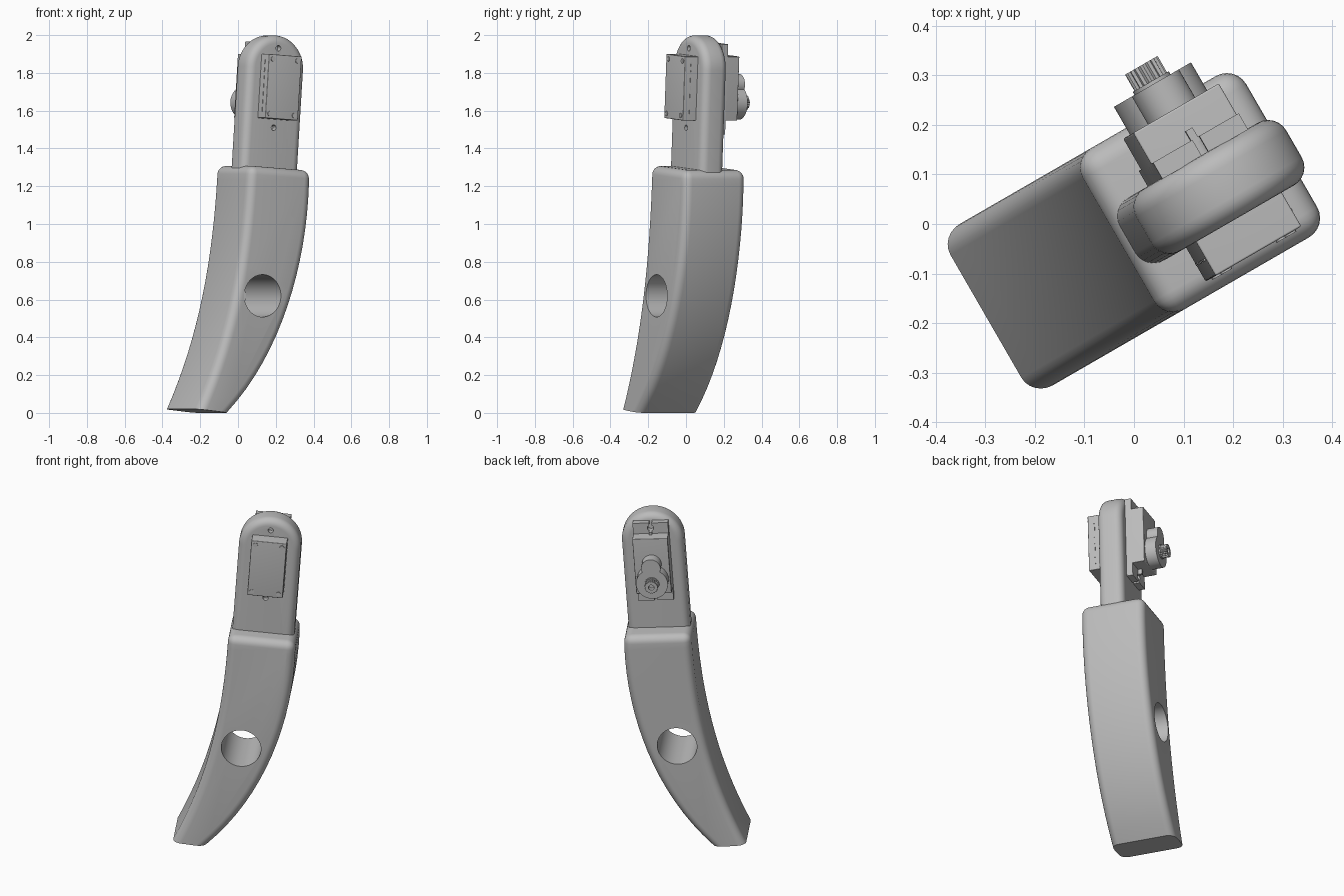
import bpy, bmesh
from math import sin, cos, pi, radians
from mathutils import Matrix, Vector
from mathutils.geometry import interpolate_bezier

cube = bpy.data.objects.get("Cube")
if cube:
    bpy.data.objects.remove(cube, do_unlink=True)

grey = bpy.data.materials.new("plain grey")
grey.use_nodes = True
grey.diffuse_color = (0.5, 0.5, 0.5, 1)
grey.node_tree.nodes["Principled BSDF"].inputs["Base Color"].default_value = (0.5, 0.5, 0.5, 1)

# The whole leg is turned about z; the upper part also leans sideways a little
LEG = Matrix.Rotation(radians(30), 4, "Z")
ARM = LEG @ Matrix.Translation((0.149, 0, 1.3)) @ Matrix.Rotation(radians(4), 4, "Y")


def prism(name, points, front, back, frame=ARM, radius=0, keep_sharp=None):
    """Extrude an outline (across, up) from front to back, optionally rounding its edges."""
    bm = bmesh.new()
    verts = [bm.verts.new((x, front, z)) for x, z in points]
    face = bm.faces.new(verts)
    out = bmesh.ops.extrude_face_region(bm, geom=[face])
    moved = [g for g in out["geom"] if isinstance(g, bmesh.types.BMVert)]
    bmesh.ops.translate(bm, verts=moved, vec=(0, back - front, 0))
    bmesh.ops.recalc_face_normals(bm, faces=bm.faces)
    if radius:
        edges = [e for e in bm.edges if e.calc_face_angle() > 0.7
                 and not (keep_sharp and all(keep_sharp(v.co) for v in e.verts))]
        bmesh.ops.bevel(bm, geom=edges, offset=radius, segments=6, profile=0.5,
                        affect="EDGES", clamp_overlap=True)
    mesh = bpy.data.meshes.new(name)
    bm.to_mesh(mesh)
    bm.free()
    mesh.materials.append(grey)
    obj = bpy.data.objects.new(name, mesh)
    bpy.context.collection.objects.link(obj)
    obj.matrix_world = frame
    return obj


def arc(x, z, r, start=0, end=360, n=32):
    return [(x + r * cos(radians(start + (end - start) * i / n)),
             z + r * sin(radians(start + (end - start) * i / n))) for i in range(n + 1)]


def disc(x, z, r, n=32):
    return arc(x, z, r, n=n)[:-1]


def rect(x0, x1, z0, z1):
    return [(x0, z0), (x1, z0), (x1, z1), (x0, z1)]


def curve(*pts):
    return [p[:2] for p in interpolate_bezier(*[Vector((x, z, 0)) for x, z in pts], 18)]


def cut(obj, cutter):
    bpy.context.view_layer.update()
    mod = obj.modifiers.new("hole", "BOOLEAN")
    mod.operation, mod.solver, mod.object = "DIFFERENCE", "EXACT", cutter
    bpy.context.view_layer.objects.active = obj
    bpy.ops.object.modifier_apply(modifier=mod.name)
    bpy.data.objects.remove(cutter, do_unlink=True)


# Curved lower leg, with rounded edges everywhere but the foot
outer = curve((-0.165, 0), (0.19, 0.33), (0.34, 0.85), (0.338, 1.283))
inner = curve((-0.04, 1.31), (-0.065, 0.88), (-0.135, 0.45), (-0.352, 0.02))
lower_leg = prism("lower_leg", outer + inner, -0.2, 0.176, LEG, 0.045,
                  lambda co: co.z < 0.03)
cut(lower_leg, prism("leg_hole_cutter", disc(0.035, 0.62, 0.112, 48), -0.5, 0.5, LEG))

# Upright arm with a round end
arm = prism("upper_arm", [(-0.175, -0.12), (0.175, -0.12)] + arc(0, 0.525, 0.175, 0, 180),
            -0.094, 0.052, ARM, 0.042, lambda co: co.z < -0.1)
for w in (0.21, 0.632):
    cut(arm, prism("arm_screw_cutter", disc(0, w, 0.015, 16), -0.2, -0.06))

# Servo case passing through the arm
prism("servo_case", rect(-0.1, 0.1, 0.255, 0.595), -0.173, 0.16, radius=0.004)
for x in (-0.075, 0.075):
    for w in (0.28, 0.57):
        prism("case_screw", disc(x, w, 0.013, 16), -0.177, -0.17)
for side in (-0.1, 0.1):
    for i in range(7):
        w = 0.29 + i * 0.042
        prism("side_vent", rect(side - 0.003, side + 0.003, w, w + 0.022), -0.137, -0.131)

# Mounting flange with a keyhole slot at each end
top_edge = [(0.1, 0.66), (0.008, 0.66)] + arc(0, 0.628, 0.018, 64, -244, 20) + [(-0.008, 0.66), (-0.1, 0.66)]
bottom_edge = [(-x, 0.85 - w - 0.01) for x, w in top_edge]
prism("mounting_flange", top_edge + bottom_edge, 0.05, 0.088)
for low, high in ((0.225, 0.26), (0.59, 0.612)):
    prism("flange_rib", rect(-0.008, 0.008, low, high), 0.08, 0.11)

# Gear housing, its smaller neighbour and the splined shaft
prism("gear_housing", disc(0, 0.343, 0.09, 48), 0.15, 0.225)
prism("small_gear_housing", disc(0, 0.44, 0.055, 32), 0.15, 0.225)
prism("shaft_collar", disc(0, 0.343, 0.042, 32), 0.22, 0.232)
teeth = [((0.038 if i % 2 else 0.034) * cos(pi * i / 20),
          0.343 + (0.038 if i % 2 else 0.034) * sin(pi * i / 20)) for i in range(40)]
shaft = prism("splined_shaft", teeth, 0.225, 0.27)
cut(shaft, prism("shaft_bore_cutter", disc(0, 0.343, 0.016, 16), 0.24, 0.3))

# Smooth shading with crisp edges
bpy.ops.object.select_all(action="DESELECT")
for obj in bpy.context.scene.objects:
    if obj.type == "MESH":
        obj.select_set(True)
        bpy.context.view_layer.objects.active = obj
bpy.ops.object.shade_smooth_by_angle(angle=radians(30))
bpy.ops.object.select_all(action="DESELECT")
